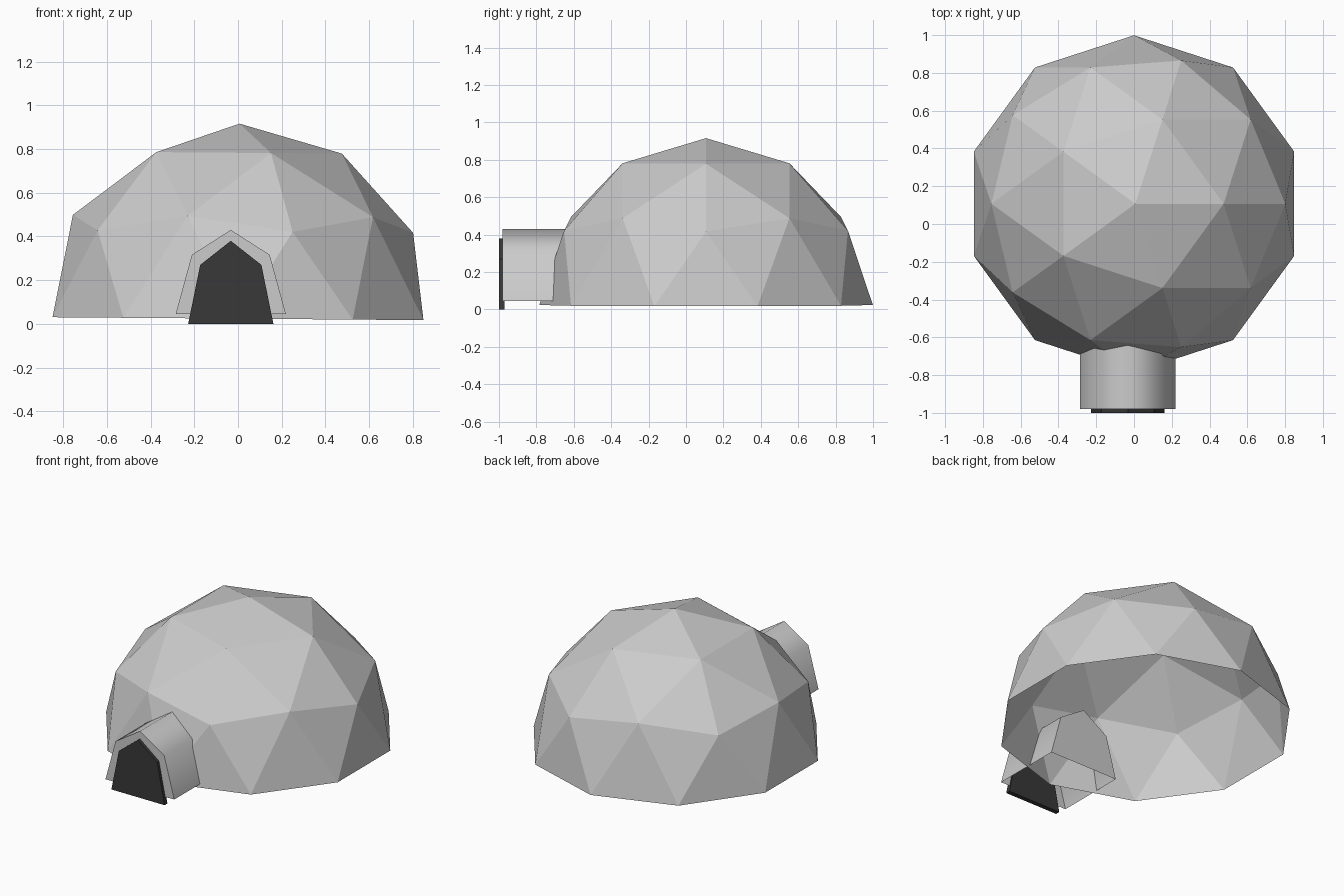
import bpy, bmesh
from math import radians
from mathutils import Matrix

if "Cube" in bpy.data.objects:
    bpy.data.objects.remove(bpy.data.objects["Cube"])


def add_object(name, bm):
    mesh = bpy.data.meshes.new(name)
    bm.to_mesh(mesh)
    bm.free()
    obj = bpy.data.objects.new(name, mesh)
    bpy.context.collection.objects.link(obj)
    return obj


def arch(name, cx, y0, y1, base, shoulder, apex_z, bottom=True):
    """Pointed arch profile (half-width, height) extruded along y."""
    (bw, bz), (sw, sz) = base, shoulder
    profile = [(-bw, bz), (bw, bz), (sw, sz), (0, apex_z), (-sw, sz)]
    bm = bmesh.new()
    front = [bm.verts.new((cx + x, y0, z)) for x, z in profile]
    back = [bm.verts.new((cx + x, y1, z)) for x, z in profile]
    bm.faces.new(front)
    bm.faces.new(back[::-1])
    for i in range(0 if bottom else 1, 5):
        j = (i + 1) % 5
        bm.faces.new((front[j], front[i], back[i], back[j]))
    bmesh.ops.recalc_face_normals(bm, faces=bm.faces)
    return add_object(name, bm)


# Dome shell: upper half of a faceted sphere, open below, very slightly tilted
bm = bmesh.new()
bmesh.ops.create_icosphere(bm, subdivisions=2, radius=0.892)
bmesh.ops.delete(bm, geom=[v for v in bm.verts if v.co.z < -0.01], context='VERTS')
bm.transform(Matrix.Translation((0, 0.107, 0.024)) @ Matrix.Rotation(radians(0.45), 4, 'Y'))
add_object("dome", bm)

# Entrance tunnel: runs through the dome wall, open underneath
tunnel = arch("entrance_tunnel", -0.033, -0.98, -0.51,
              (0.252, 0.045), (0.178, 0.316), 0.43, bottom=False)
bpy.context.view_layer.objects.active = tunnel
tunnel.select_set(True)
bpy.ops.object.shade_smooth_by_angle(angle=radians(70))

# Dark door opening
door = arch("doorway", -0.033, -1.0, -0.97, (0.195, 0.0), (0.14, 0.27), 0.38)
dark = bpy.data.materials.new("dark")
dark.diffuse_color = (0.04, 0.04, 0.04, 1)
dark.use_nodes = True
dark.node_tree.nodes["Principled BSDF"].inputs["Base Color"].default_value = dark.diffuse_color
door.data.materials.append(dark)
